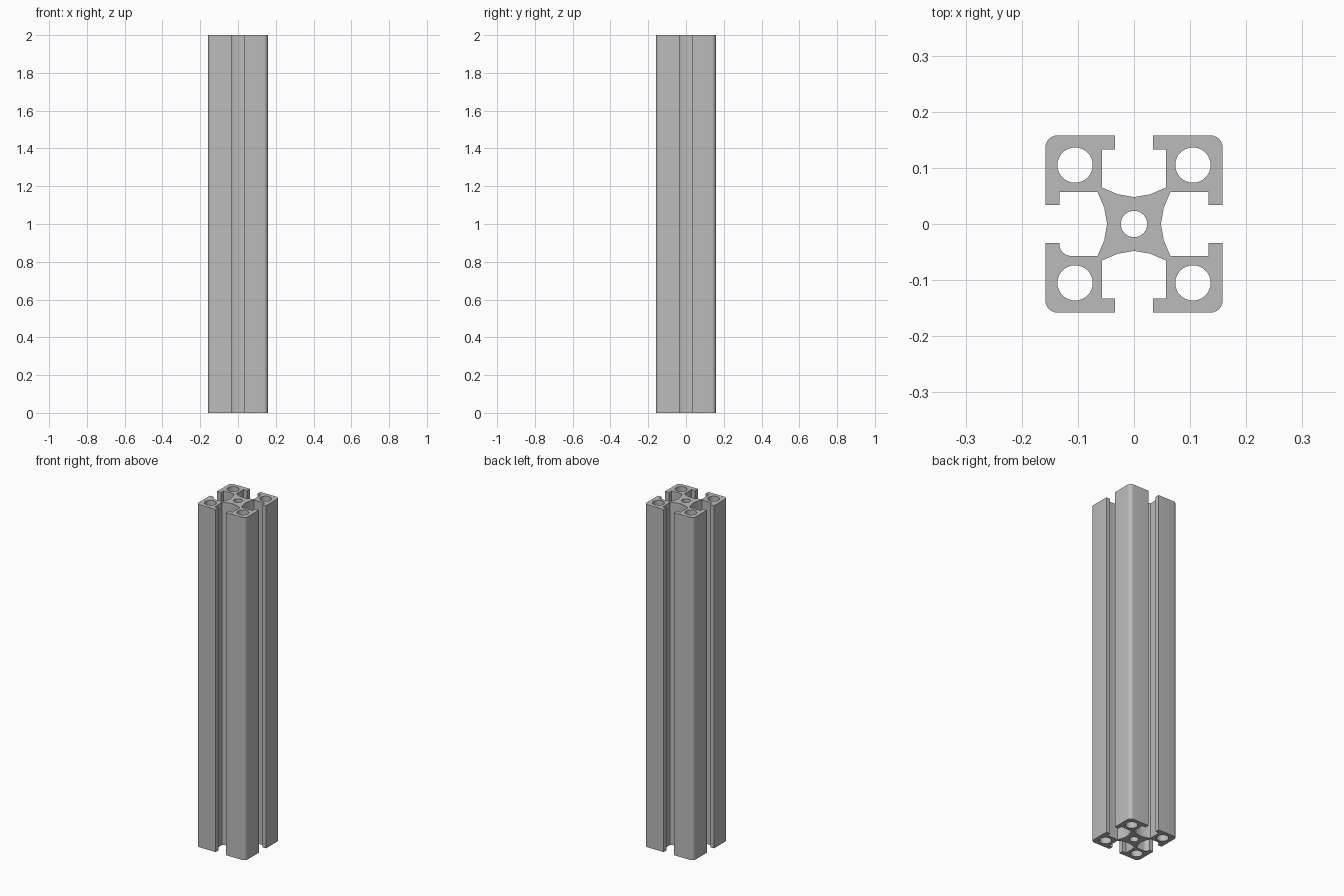
import bpy, bmesh
from math import cos, sin, pi, radians
from mathutils import Matrix, Vector

cube = bpy.data.objects.get("Cube")
if cube:
    bpy.data.objects.remove(cube, do_unlink=True)

HEIGHT, HALF, CORNER = 2.0, 0.158, 0.022
LIP, SLOT, WALL, NECK = 0.133, 0.034, 0.057, 0.065
FILLET = 0.021

metal = bpy.data.materials.new("grey aluminium")
metal.use_nodes = True
colour = (0.5, 0.5, 0.5, 1)
metal.diffuse_color = colour
metal.node_tree.nodes["Principled BSDF"].inputs["Base Color"].default_value = colour


def arc(cx, cy, r, start, end, steps):
    angles = [radians(start + (end - start) * i / steps) for i in range(steps + 1)]
    return [(cx + r * cos(a), cy + r * sin(a)) for a in angles]


def circle(cx, cy, r, sides=32):
    return arc(cx, cy, r, 0, 360, sides)[:-1]


def quarter(filleted):
    # One corner of the section, from the middle of one slot to the next
    half_slot = [(0.048, 0), (0.053, 0.029), (NECK, WALL), (LIP, WALL),
                 (LIP, SLOT), (HALF, SLOT)]
    far_side = [(y, x) for x, y in reversed(half_slot[1:])]
    if filleted:
        half_slot[3:5] = arc(LIP - FILLET, SLOT + 0.002, FILLET, 90, 0, 6) + [(LIP, SLOT)]
    c = HALF - CORNER
    return half_slot + arc(c, c, CORNER, 0, 90, 6) + far_side


# Outer outline: four turned quarters, one slot corner is filleted
outline = []
for k in range(4):
    turn = Matrix.Rotation(k * pi / 2, 2)
    outline += [tuple(turn @ Vector(p)) for p in quarter(k == 2)]

# Bores: one in the core and one in each corner
loops = [outline, circle(0, 0, 0.0235)]
loops += [circle(sx * 0.105, sy * 0.105, 0.0315) for sx in (-1, 1) for sy in (-1, 1)]

# Extrude the filled section
curve = bpy.data.curves.new("slotted_rail", 'CURVE')
curve.dimensions = '2D'
curve.fill_mode = 'BOTH'
curve.extrude = HEIGHT / 2
for loop in loops:
    spline = curve.splines.new('POLY')
    spline.points.add(len(loop) - 1)
    for point, (x, y) in zip(spline.points, loop):
        point.co = (x, y, 0, 1)
    spline.use_cyclic_u = True
curve.materials.append(metal)
rail = bpy.data.objects.new("slotted_rail", curve)
bpy.context.collection.objects.link(rail)
bpy.ops.object.select_all(action='DESELECT')
rail.select_set(True)
bpy.context.view_layer.objects.active = rail
bpy.ops.object.convert(target='MESH')
rail = bpy.context.object

# Weld the caps to the walls and stand the rail on the floor
bm = bmesh.new()
bm.from_mesh(rail.data)
bmesh.ops.remove_doubles(bm, verts=bm.verts, dist=0.0001)
bmesh.ops.translate(bm, verts=bm.verts, vec=(0, 0, HEIGHT / 2))
bmesh.ops.recalc_face_normals(bm, faces=bm.faces)
bm.to_mesh(rail.data)
bm.free()
bpy.ops.object.shade_smooth_by_angle(angle=radians(30))
